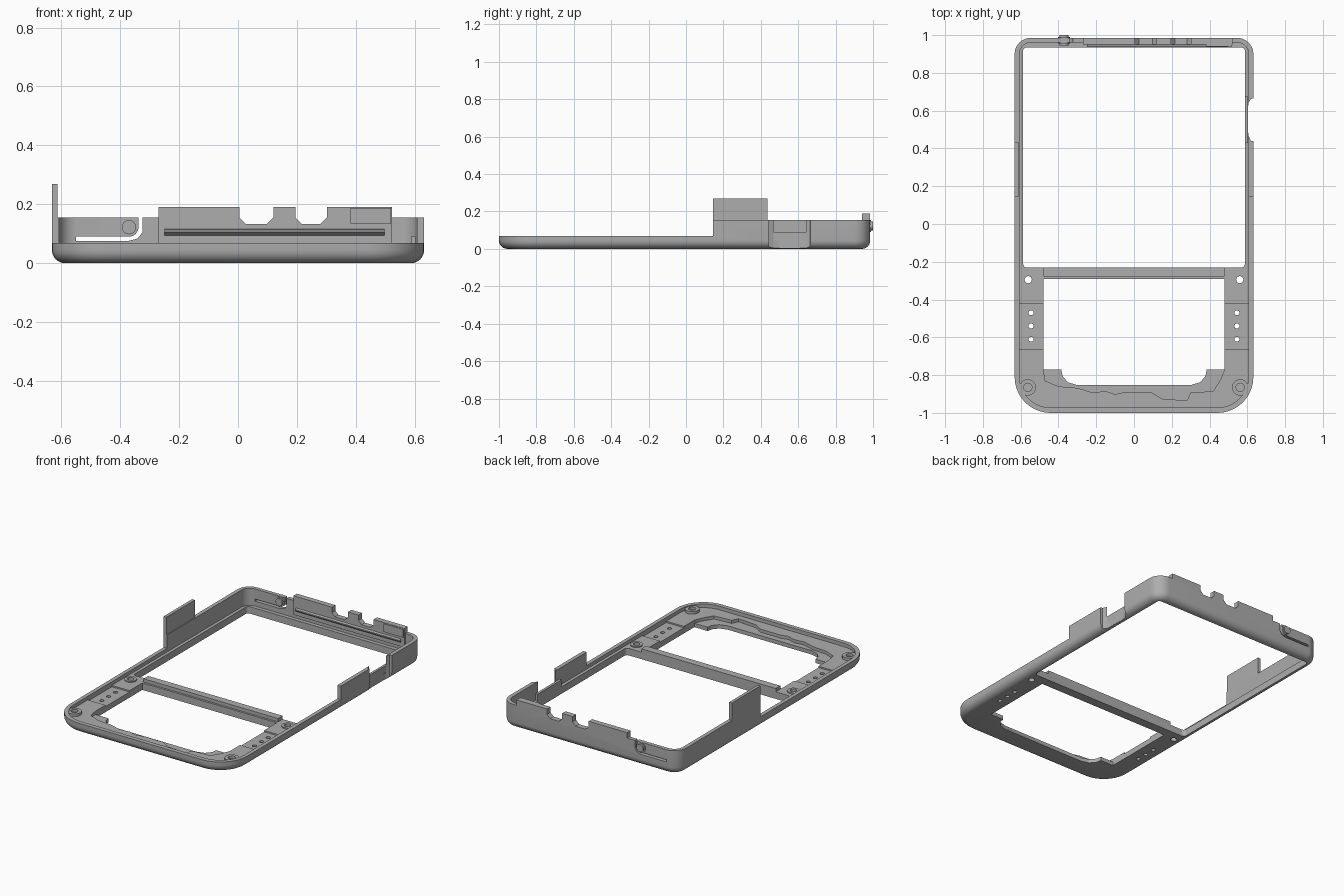
import bpy, bmesh, math

if "Cube" in bpy.data.objects:
    bpy.data.objects.remove(bpy.data.objects["Cube"])

grey = bpy.data.materials.new("plain grey")
grey.use_nodes = True
COLOUR = (0.42, 0.42, 0.42, 1)
grey.diffuse_color = COLOUR
grey.node_tree.nodes["Principled BSDF"].inputs["Base Color"].default_value = COLOUR


def loft(name, rings):
    """Closed solid through matching rings of 3D points."""
    bm = bmesh.new()
    rows = [[bm.verts.new(p) for p in ring] for ring in rings]
    n = len(rows[0])
    for a, b in zip(rows, rows[1:]):
        for i in range(n):
            j = (i + 1) % n
            bm.faces.new((a[i], a[j], b[j], b[i]))
    bm.faces.new(rows[0][::-1])
    bm.faces.new(rows[-1])
    bmesh.ops.recalc_face_normals(bm, faces=bm.faces)
    mesh = bpy.data.meshes.new(name)
    bm.to_mesh(mesh)
    bm.free()
    mesh.materials.append(grey)
    ob = bpy.data.objects.new(name, mesh)
    bpy.context.collection.objects.link(ob)
    return ob


def prism(name, pts, lo, hi, axis="z"):
    """Extrude a 2D outline along z (points x, y), y (x, z) or x (y, z)."""
    place = {"z": lambda a, b, h: (a, b, h),
             "y": lambda a, b, h: (a, h, b),
             "x": lambda a, b, h: (h, a, b)}[axis]
    return loft(name, [[place(a, b, h) for a, b in pts] for h in (lo, hi)])


def box(name, x0, x1, y0, y1, z0, z1):
    return prism(name, [(x0, y0), (x1, y0), (x1, y1), (x0, y1)], z0, z1)


def circle(x, y, r, n=24):
    return [(x + r * math.cos(math.tau * i / n), y + r * math.sin(math.tau * i / n))
            for i in range(n)]


def round_rect(w, y0, y1, front_r, back_r, steps=10):
    """Outline of half width w with its own front and back corner radii."""
    pts = []
    corners = [(-1, y0, front_r, 180), (1, y0, front_r, 270),
               (1, y1, back_r, 0), (-1, y1, back_r, 90)]
    for side, y, r, start in corners:
        cx, cy = side * (w - r), y + (r if y == y0 else -r)
        for i in range(steps + 1):
            a = math.radians(start + 90 * i / steps)
            pts.append((cx + r * math.cos(a), cy + r * math.sin(a)))
    return pts


def cut(ob, *cutters):
    for c in cutters:
        mod = ob.modifiers.new("cut", "BOOLEAN")
        mod.operation, mod.solver, mod.object = "DIFFERENCE", "EXACT", c
    bpy.context.view_layer.update()
    deps = bpy.context.evaluated_depsgraph_get()
    mesh = bpy.data.meshes.new_from_object(ob.evaluated_get(deps))
    ob.modifiers.clear()
    ob.data = mesh
    for c in cutters:
        bpy.data.objects.remove(c)


def notches():
    """Two ports with chamfered bottom corners in the back wall."""
    made = []
    for x0, x1 in ((0.005, 0.12), (0.195, 0.302)):
        pts = [(x0, 0.3), (x0, 0.155), (x0 + 0.022, 0.133),
               (x1 - 0.022, 0.133), (x1, 0.155), (x1, 0.3)]
        made.append(prism("port_cutter", pts, 0.8, 1.1, "y"))
    return made


# Frame body: rounded outline with a rounded bottom edge
R = 0.045
rings = []
for k in range(7):
    a = math.pi / 2 * k / 6
    d = R * (1 - math.sin(a))
    outline = round_rect(0.632 - d, -1 + d, 0.985 - d, 0.19 - d, 0.085 - d)
    rings.append([(x, y, R * (1 - math.cos(a))) for x, y in outline])
rings.append([(x, y, 0.155) for x, y, z in rings[-1]])
frame = loft("frame_body", rings)

# Hollow, large window, lower window and low front half
lower_window = [(0.48, -0.29), (0.48, -0.77), (0.385, -0.77), (0.378, -0.805),
                (0.35, -0.838), (0.3, -0.853)]
lower_window += [(-x, y) for x, y in reversed(lower_window)]
cut(frame,
    prism("hollow", round_rect(0.607, -0.972, 0.96, 0.165, 0.06), 0.045, 0.4),
    prism("window", round_rect(0.587, -0.23, 0.935, 0.02, 0.02), -0.1, 0.4),
    prism("low_window", lower_window, -0.1, 0.4),
    box("front_trim", -1, 1, -2, 0.145, 0.068, 0.4))

# Stepped floor around the lower window
edge_step = [(-0.48, -0.77), (-0.47, -0.83), (-0.4, -0.86), (-0.3, -0.868),
             (-0.22, -0.892), (-0.15, -0.885), (-0.1, -0.902), (-0.05, -0.89),
             (0.09, -0.89), (0.15, -0.925), (0.28, -0.935), (0.3, -0.893),
             (0.42, -0.885), (0.46, -0.82), (0.48, -0.77)]
cutters = [prism("edge_step", edge_step, 0.025, 0.4)]
for s in (-1, 1):
    x0, x1 = sorted((s * 0.47, s * 0.607))
    cutters.append(box("plate_step", x0, x1, -0.665, -0.42, 0.036, 0.4))
    cutters.append(prism("screw_hole", circle(s * 0.56, -0.295, 0.019), -0.1, 0.4))
    for y in (-0.47, -0.54, -0.61):
        cutters.append(prism("pin_hole", circle(s * 0.545, y, 0.013, 16), -0.1, 0.4))
cut(frame, *cutters)

# Side scoop and springy button arm in the walls
scoop = [(0.7, 0.44), (0.618, 0.44), (0.606, 0.47), (0.602, 0.51), (0.602, 0.6),
         (0.606, 0.64), (0.618, 0.662), (0.7, 0.68)]
arm_gap = [(-0.55, 0.076), (-0.37, 0.076), (-0.34, 0.084), (-0.325, 0.105),
           (-0.322, 0.3), (-0.34, 0.3), (-0.338, 0.12), (-0.35, 0.097),
           (-0.37, 0.09), (-0.55, 0.09)]
cut(frame,
    prism("scoop", scoop, -0.1, 0.4),
    prism("arm_gap", arm_gap, 0.8, 1.1, "y"),
    *notches())
box("scoop_inner_wall", 0.587, 0.603, 0.43, 0.675, 0.005, 0.09)

# Raised back wall with ports, its inner lip and a corner pad
wall = box("raised_back_wall", -0.27, 0.522, 0.95, 0.985, 0.068, 0.19)
cut(wall, *notches())
lip = [(0.955, 0.09), (0.936, 0.105), (0.936, 0.112), (0.955, 0.118)]
prism("back_inner_lip", lip, -0.25, 0.498, "x")
box("back_corner_pad", 0.382, 0.52, 0.94, 0.955, 0.135, 0.188)

# Tall tab on one side wall
box("tall_side_tab", -0.632, -0.612, 0.145, 0.435, 0.06, 0.268)

# Round button on the arm
prism("button", circle(-0.37, 0.122, 0.032, 32), 0.955, 0.99, "y")
prism("button_cap", circle(-0.37, 0.122, 0.024, 32), 0.945, 1.0, "y")

# Crossbar between the two windows
box("crossbar", -0.48, 0.48, -0.277, -0.23, 0.005, 0.067)

# Screw bosses, rings near the crossbar and front corners
for s, side in ((1, "left"), (-1, "right")):
    boss = prism("front_boss_" + side, circle(s * 0.562, -0.865, 0.043, 32), 0.02, 0.062)
    cut(boss, prism("boss_hole", circle(s * 0.562, -0.865, 0.022), 0.03, 0.2))
    ring = prism("screw_ring_" + side, circle(s * 0.56, -0.295, 0.036, 32), 0.02, 0.052)
    cut(ring, prism("ring_hole", circle(s * 0.56, -0.295, 0.019), -0.1, 0.2))

# Smooth the curves, keep the edges sharp
for ob in bpy.context.collection.objects:
    if ob.type == "MESH" and grey.name in ob.data.materials:
        ob.data.shade_smooth()
        ob.data.set_sharp_from_angle(angle=math.radians(30))
